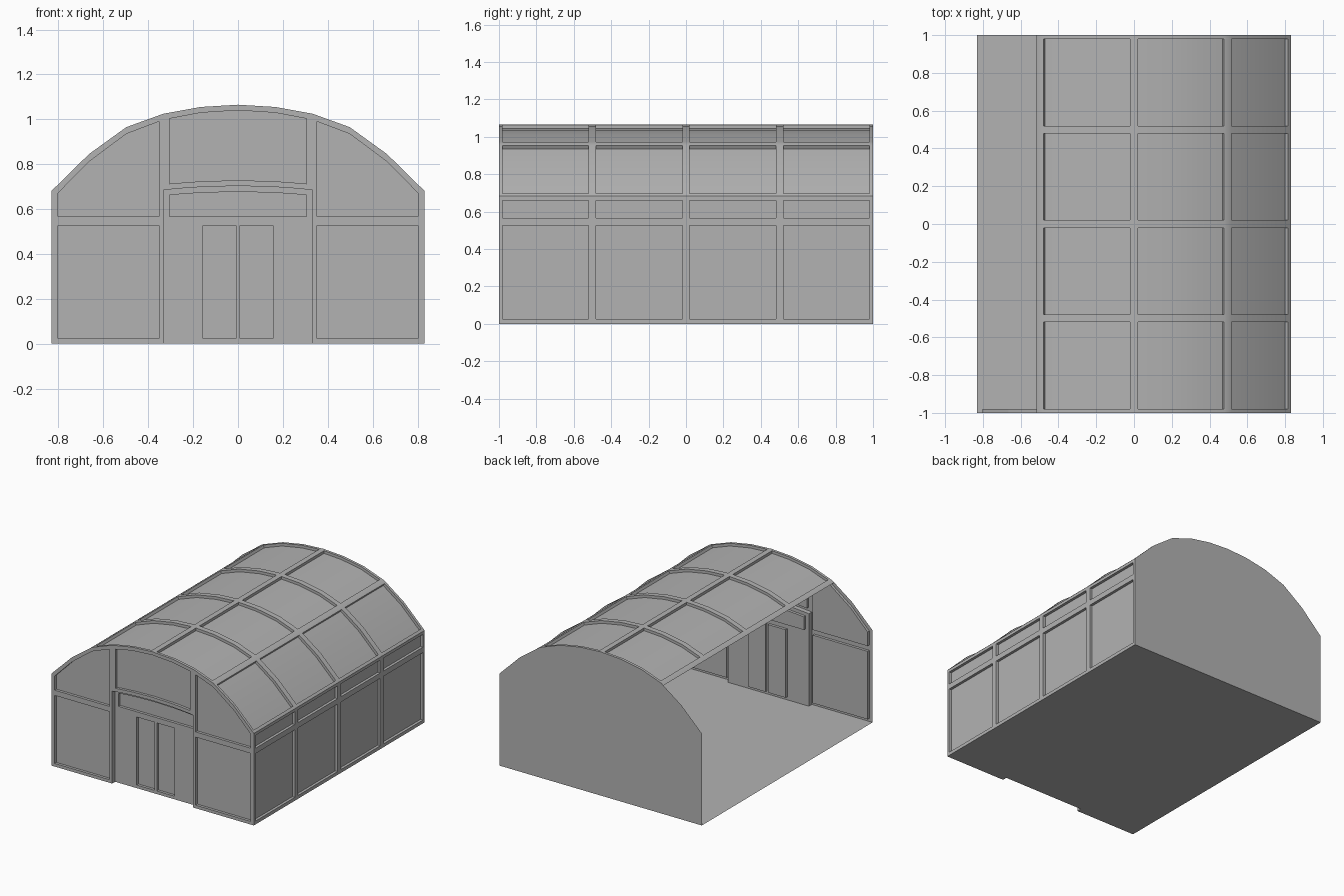
import bpy
import bmesh
from mathutils import Vector

if "Cube" in bpy.data.objects:
    bpy.data.objects.remove(bpy.data.objects["Cube"])

W, L, EAVE = 0.83, 1.0, 0.682     # half width, half length, eave height
RECESS, PORTAL = 0.02, 0.035      # panel depth, entrance depth
ARCH = [1.065, 1.055, 1.025, 0.965, 0.845, EAVE]   # heights, centre to eave

grey = bpy.data.materials.new("light_grey")
grey.use_nodes = True
grey.diffuse_color = (0.45, 0.45, 0.45, 1)
grey.node_tree.nodes["Principled BSDF"].inputs["Base Color"].default_value = (0.45, 0.45, 0.45, 1)


def arch(x):
    """Height of the faceted arch at x."""
    t = min(abs(x) / W * 5, 4.9999)
    i = int(t)
    return ARCH[i] + (ARCH[i + 1] - ARCH[i]) * (t - i)


def finish(name, bm, outward):
    """Orient the sheet outward and turn it into an object."""
    bmesh.ops.recalc_face_normals(bm, faces=bm.faces)
    if sum(f.normal.dot(Vector(outward)) * f.calc_area() for f in bm.faces) < 0:
        bmesh.ops.reverse_faces(bm, faces=bm.faces)
    mesh = bpy.data.meshes.new(name)
    bm.to_mesh(mesh)
    bm.free()
    mesh.materials.append(grey)
    obj = bpy.data.objects.new(name, mesh)
    bpy.context.collection.objects.link(obj)
    return obj


def panelled_sheet(name, cols, rows, place, depth, outward):
    """Grid sheet whose cells sit at their own depth, joined by reveal walls."""
    bm = bmesh.new()
    cache = {}

    def vert(i, j, d):
        if (i, j, d) not in cache:
            cache[i, j, d] = bm.verts.new(place(cols[i], j, d))
        return cache[i, j, d]

    ni, nj = len(cols) - 1, rows - 1
    for i in range(ni):
        for j in range(nj):
            d = depth(i, j)
            bm.faces.new([vert(i, j, d), vert(i + 1, j, d), vert(i + 1, j + 1, d), vert(i, j + 1, d)])
            for i2, j2, a, b in ((i + 1, j, (i + 1, j), (i + 1, j + 1)),
                                 (i, j + 1, (i, j + 1), (i + 1, j + 1))):
                if i2 < ni and j2 < nj and depth(i2, j2) != d:
                    e = depth(i2, j2)
                    bm.faces.new([vert(*a, d), vert(*b, d), vert(*b, e), vert(*a, e)])
    return finish(name, bm, outward)


def flat_sheet(name, points, outward):
    bm = bmesh.new()
    bm.faces.new([bm.verts.new(p) for p in points])
    return finish(name, bm, outward)


# Four bays along the length, separated by ribs
bays = [-L]
for k in range(4):
    bays += [-L + k * 0.5 + 0.02, -L + k * 0.5 + 0.48]
bays.append(L)

# Side wall with tall panels below and short panels under the eave
side_z = [0, 0.025, 0.525, 0.565, 0.66, EAVE]
panelled_sheet("side_wall", bays, len(side_z),
               lambda y, j, d: (W - d, y, side_z[j]),
               lambda i, j: RECESS if i % 2 and j % 2 else 0, (1, 0, 0))

# Arched roof, open along its right-hand strip
roof_panels = ((-0.48, -0.02), (0.02, 0.477), (0.515, 0.815))
roof_x = sorted({-0.515, W} | {x for p in roof_panels for x in p}
                | {k * W / 5 for k in range(-3, 5)})


def roof_point(y, j, d):
    x = roof_x[j]
    p = Vector((x, y, arch(x)))
    return p - Vector((x, 0, arch(x))).normalized() * d


def roof_depth(i, j):
    mid = (roof_x[j] + roof_x[j + 1]) / 2
    return RECESS if i % 2 and any(a < mid < b for a, b in roof_panels) else 0


roof = panelled_sheet("arched_roof", bays, len(roof_x), roof_point, roof_depth, (0, 0, 1))

# Front wall: side panels, arched window and recessed entrance with two doors
half_x = [0.01, 0.155, 0.166, 0.235, 0.305, 0.332, 0.353, 0.498, 0.664, 0.803, W]
front_x = [-x for x in reversed(half_x)] + [0] + half_x


def front_rows(x):
    bow = 1 - (x / 0.33) ** 2
    inner = arch(x) - 0.025 - 0.014 * (x / W) ** 2
    if abs(x) < 0.34:
        mid = [0.66 + 0.017 * bow, 0.685 + 0.018 * bow, 0.71 + 0.018 * bow]
    else:
        mid = [0.566 + (inner - 0.566) * f for f in (0.25, 0.5, 0.75)]
    return [0, 0.023, 0.527, 0.566] + mid + [inner, arch(x)]


def front_depth(i, j):
    x = abs(front_x[i] + front_x[i + 1]) / 2
    if x > 0.353:
        panel = x < 0.803 and (j == 1 or 3 <= j <= 6)
        return RECESS if panel else 0
    if x > 0.332 or j > 4:
        return RECESS if x < 0.305 and j == 6 else 0
    door = 0.01 < x < 0.155 and j == 1
    transom = x < 0.305 and j == 3
    return PORTAL + (RECESS if door or transom else 0)


panelled_sheet("front_wall", front_x, 9,
               lambda x, j, d: (x, -L + d, front_rows(x)[j]), front_depth, (0, -1, 0))

# Plain back wall
crown = [(k * W / 5, L, arch(k * W / 5)) for k in range(5, -6, -1)]
flat_sheet("back_wall", [(-W, L, 0), (W, L, 0)] + crown, (0, 1, 0))

# Floor, notched at the entrance
e, n = 0.332, -L + PORTAL
flat_sheet("floor", [(W, L, 0), (-W, L, 0), (-W, -L, 0), (-e, -L, 0), (-e, n, 0),
                     (e, n, 0), (e, -L, 0), (W, -L, 0)], (0, 0, -1))

# Smooth the curved roof, keeping panel edges sharp
bpy.ops.object.select_all(action='DESELECT')
roof.select_set(True)
bpy.context.view_layer.objects.active = roof
bpy.ops.object.shade_smooth_by_angle(angle=0.6)
